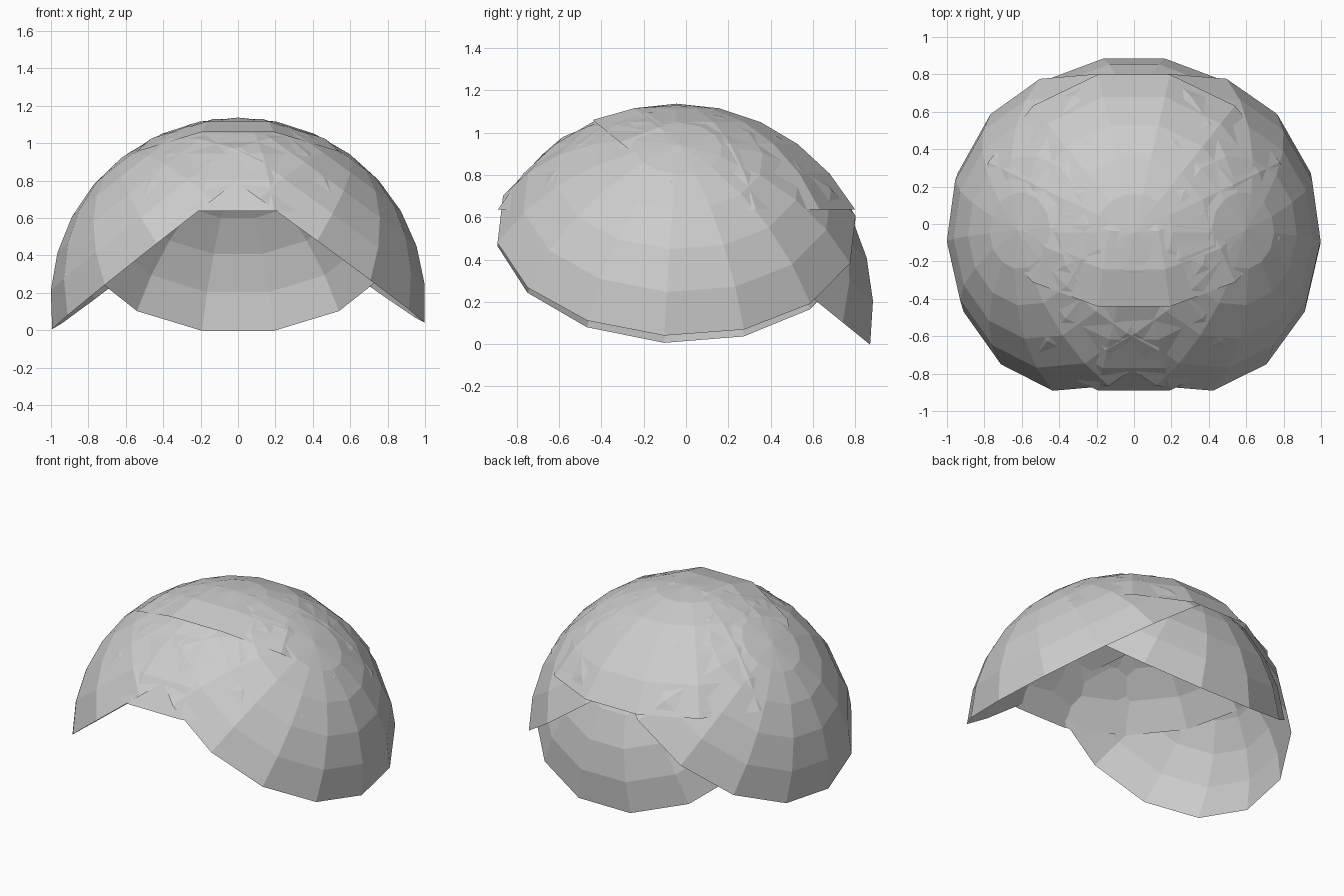
import bpy, bmesh
from math import radians, sin, cos, tau
from mathutils import Matrix, Vector

if "Cube" in bpy.data.objects:
    bpy.data.objects.remove(bpy.data.objects["Cube"])

SIDES = 14      # facets around each dome shell
RINGS = 5       # rings from pole to rim
SWEEP = 60      # polar angle of the rim


def dome_shell(name, centre, lean_x=0, lean_y=0, spin=0, radius=1.0):
    """Open low-poly sphere cap, leaned around a sphere centre."""
    bm = bmesh.new()
    arc = []
    for i in range(RINGS + 1):
        a = radians(SWEEP * i / RINGS)
        arc.append(bm.verts.new((radius * sin(a), 0, radius * cos(a))))
    edges = [bm.edges.new(pair) for pair in zip(arc, arc[1:])]
    bmesh.ops.spin(bm, geom=arc + edges, cent=(0, 0, 0), axis=(0, 0, 1),
                   angle=tau, steps=SIDES, use_duplicate=False)
    bmesh.ops.remove_doubles(bm, verts=bm.verts[:], dist=0.001)
    # all faces point outward
    bm.normal_update()
    flip = [f for f in bm.faces if f.normal.dot(f.calc_center_median()) < 0]
    bmesh.ops.reverse_faces(bm, faces=flip)
    turn = (Matrix.Rotation(radians(lean_x), 4, 'X')
            @ Matrix.Rotation(radians(lean_y), 4, 'Y')
            @ Matrix.Rotation(radians(spin), 4, 'Z'))
    bm.transform(Matrix.Translation(Vector(centre)) @ turn)
    me = bpy.data.meshes.new(name)
    bm.to_mesh(me)
    bm.free()
    ob = bpy.data.objects.new(name, me)
    bpy.context.collection.objects.link(ob)
    return ob


# level shell covering the crown
dome_shell("top_shell", (0, -0.045, 0.137))
# shell leaning backwards
dome_shell("back_shell", (0, -0.10, 0.14), lean_x=-39)
# shells leaning to each side
dome_shell("right_shell", (0.014, -0.055, 0.142), lean_x=-1.5, lean_y=36, spin=-3, radius=0.99)
dome_shell("left_shell", (-0.014, -0.055, 0.142), lean_x=-1.5, lean_y=-38, spin=3, radius=0.99)
